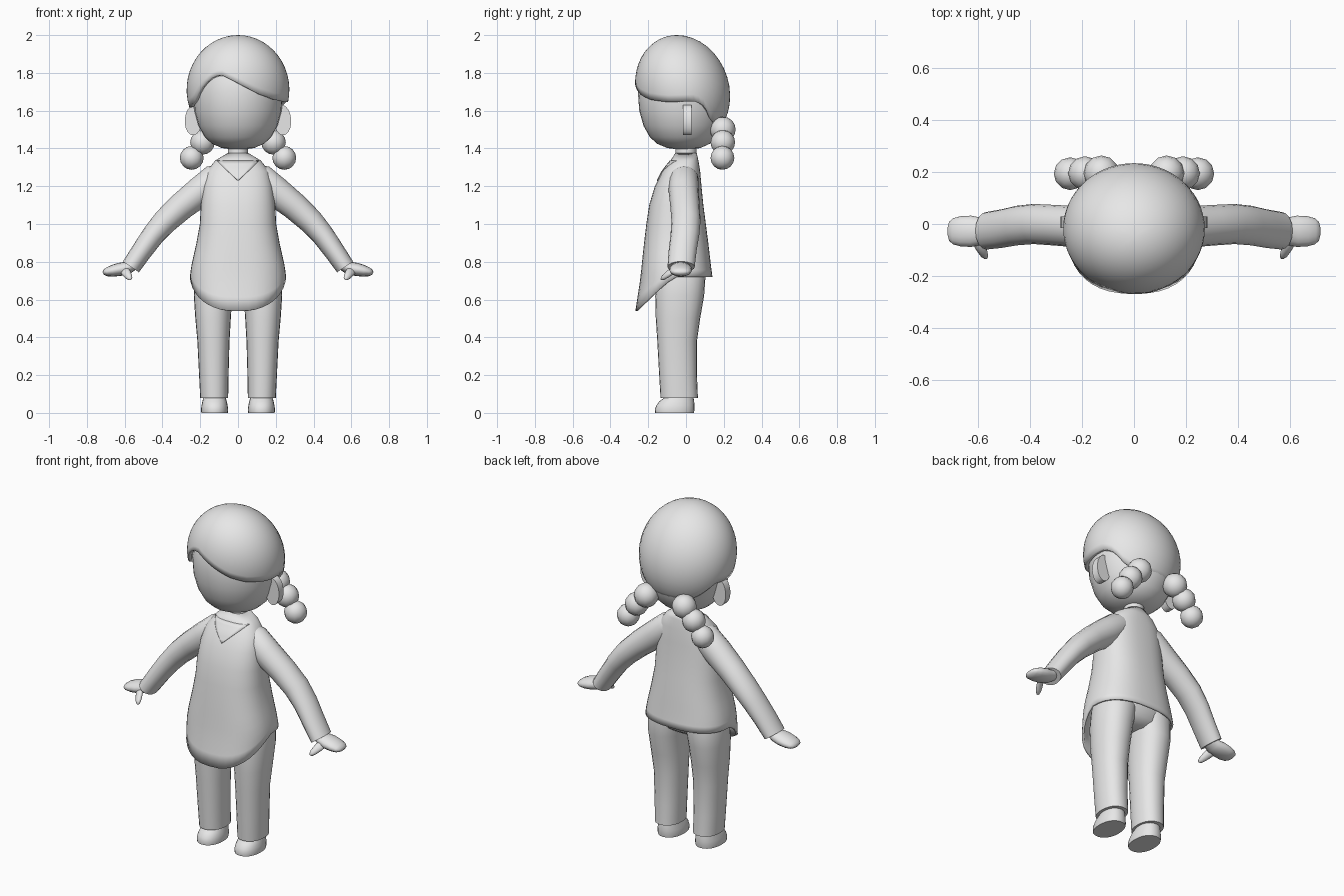
import bpy, bmesh, math
from mathutils import Vector

if "Cube" in bpy.data.objects:
    bpy.data.objects.remove(bpy.data.objects["Cube"])

clay = bpy.data.materials.new("light_grey")
clay.diffuse_color = (0.8, 0.8, 0.8, 1)
clay.use_nodes = True
clay.node_tree.nodes["Principled BSDF"].inputs["Base Color"].default_value = clay.diffuse_color


def finish(name, bm, mirror=False, thick=0.0, angle=40):
    """Turn a bmesh into a smooth-shaded object with optional modifiers."""
    bmesh.ops.remove_doubles(bm, verts=bm.verts, dist=1e-5)
    bmesh.ops.recalc_face_normals(bm, faces=bm.faces)
    me = bpy.data.meshes.new(name)
    bm.to_mesh(me)
    bm.free()
    me.materials.append(clay)
    ob = bpy.data.objects.new(name, me)
    bpy.context.collection.objects.link(ob)
    bpy.ops.object.select_all(action='DESELECT')
    ob.select_set(True)
    bpy.context.view_layer.objects.active = ob
    bpy.ops.object.shade_smooth_by_angle(angle=math.radians(angle))
    if thick:
        s = ob.modifiers.new("thickness", 'SOLIDIFY')
        s.thickness, s.offset = thick, -1
    if mirror:
        m = ob.modifiers.new("mirror", 'MIRROR')
        m.use_axis[0] = True
    return ob


def skin(rings, caps=True):
    """Bridge closed rings of points; optionally cap both ends."""
    bm = bmesh.new()
    vs = [[bm.verts.new(p) for p in r] for r in rings]
    n = len(vs[0])
    for a, b in zip(vs, vs[1:]):
        for i in range(n):
            j = (i + 1) % n
            bm.faces.new((a[i], a[j], b[j], b[i]))
    if caps:
        bm.faces.new(vs[0])
        bm.faces.new(vs[-1])
    return bm


def ellipse(c, u, v, n=24, p=2.0):
    """Ring around c with half axes u and v; p above 2 makes it squarer."""
    pts = []
    for i in range(n):
        a = 2 * math.pi * i / n
        s, k = math.sin(a), math.cos(a)
        pts.append(Vector(c) + Vector(u) * math.copysign(abs(s) ** (2 / p), s)
                   + Vector(v) * math.copysign(abs(k) ** (2 / p), k))
    return pts


def loft(name, rows, n=24, p=2.0, **kw):
    """Stack of level rings: (z, centre x, x radius, front y, back y)."""
    rings = [ellipse((cx, (f + b) / 2, z), (rx, 0, 0), (0, (f - b) / 2, 0), n, p)
             for z, cx, rx, f, b in rows]
    return finish(name, skin(rings), **kw)


def tube(name, rows, n=16, **kw):
    """Tube along a path: (x, y, z, radius in the bend plane, radius in y)."""
    pts = [Vector(r[:3]) for r in rows]
    rings = []
    for i, r in enumerate(rows):
        t = pts[min(i + 1, len(pts) - 1)] - pts[max(i - 1, 0)]
        side = Vector((-t.z, 0, t.x)).normalized()
        rings.append(ellipse(pts[i], side * r[3], (0, r[4], 0), n))
    return finish(name, skin(rings), **kw)


def lerp_table(t, table):
    """Linear interpolation in rows sorted by their first value."""
    t = min(max(t, table[0][0]), table[-1][0])
    for a, b in zip(table, table[1:]):
        if t <= b[0]:
            k = (t - a[0]) / (b[0] - a[0])
            return [x + (y - x) * k for x, y in zip(a[1:], b[1:])]


# Head
loft("head", [(z, 0, r, -r * 1.02 - 0.012, r * 0.95 - 0.005) for z, r in
              [(1.395, .03), (1.402, .085), (1.425, .138), (1.46, .176),
               (1.52, .209), (1.6, .231), (1.7, .238), (1.8, .22),
               (1.88, .17), (1.94, .08)]], n=32)

# Hair cap: dome cut by a hairline that depends on the direction
hairline = [(-180, 1.51), (-150, 1.51), (-130, 1.55), (-110, 1.62), (-80, 1.615),
            (-60, 1.645), (-42, 1.74), (-30, 1.782), (-20, 1.79), (-8, 1.765),
            (10, 1.72), (25, 1.685), (45, 1.658), (70, 1.645), (105, 1.65),
            (118, 1.62), (130, 1.55), (150, 1.51), (180, 1.51)]
N, M = 56, 14
dome = []
for j in range(M + 1):
    ring = []
    for i in range(N):
        deg = -180 + 360 * i / N
        a = math.radians(deg)
        phi = math.acos((lerp_table(deg, hairline)[0] - 1.71) / 0.29) * j / M
        z = 0.29 * math.cos(phi)
        ring.append((0.272 * math.sin(phi) * math.sin(a),
                     -0.018 - 0.25 * math.sin(phi) * math.cos(a) - 0.1 * z, 1.71 + z))
    dome.append(ring)
finish("hair_cap", skin(dome, caps=False), thick=0.022, angle=50)

# Ears: thin upright discs
finish("ear", skin([ellipse((.235, y, 1.55), (.046, 0, .008), (-.008, 0, .08), 20)
                    for y in (-.016, .028)]), mirror=True)

# Pigtails: three beads on each side
for k, (x, y, z, r) in enumerate([(.125, .195, 1.5, .068), (.188, .195, 1.432, .065),
                                  (.245, .193, 1.35, .063)]):
    bm = bmesh.new()
    bmesh.ops.create_uvsphere(bm, u_segments=12, v_segments=8, radius=r)
    bmesh.ops.translate(bm, verts=bm.verts, vec=(x, y, z))
    finish("pigtail_bead_%d" % (k + 1), bm, mirror=True, angle=60)

# Neck
loft("neck", [(1.3, 0, .06, -.06, .06), (1.37, 0, .054, -.055, .055),
              (1.45, 0, .054, -.055, .055)])

# Shirt: (z, x radius, front y, back y), with a hem that dips at the front
shirt = [(.54, .245, -.268, .14), (.72, .255, -.24, .14), (.78, .247, -.235, .132),
         (.9, .22, -.222, .118), (1.0, .202, -.21, .105), (1.1, .197, -.195, .092),
         (1.2, .185, -.165, .082), (1.28, .165, -.125, .075), (1.335, .122, -.082, .066),
         (1.375, .056, -.057, .057)]
P, S = 2.5, 40


def shirt_point(a, z):
    rx, f, b = lerp_table(z, shirt)
    s, k = math.sin(a), math.cos(a)
    return (rx * math.copysign(abs(s) ** (2 / P), s),
            (f + b) / 2 + (f - b) / 2 * math.copysign(abs(k) ** (2 / P), k), z)


angles = [2 * math.pi * i / S for i in range(S)]
rings = [[shirt_point(a, z) for a in angles]
         for z in (1.375, 1.335, 1.28, 1.2, 1.1, 1.0, .9)]
for j in range(1, 6):
    rings.append([shirt_point(a, .9 + (.72 - .18 * max(0, math.cos(a)) - .9) * j / 5)
                  for a in angles])
finish("shirt", skin(rings, caps=False), thick=0.012, angle=50)

# V-shaped collar plate lying on the chest
bm = bmesh.new()
rows = []
for j in range(7):
    z = 1.23 + 0.105 * j / 6
    rx, f, b = lerp_table(z, shirt)
    row = []
    for i in range(9):
        x = 0.112 * (j / 6) * (i / 4 - 1)
        y = (f + b) / 2 + (f - b) / 2 * (1 - (abs(x) / rx) ** P) ** (1 / P)
        row.append(bm.verts.new((x, y - 0.005, z)))
    rows.append(row)
for a, b in zip(rows, rows[1:]):
    for i in range(8):
        bm.faces.new((a[i], a[i + 1], b[i + 1], b[i]))
finish("collar", bm, thick=0.008)

# Sleeves, hands and thumbs
tube("sleeve", [(.07, -.01, 1.262, .06, .065), (.12, -.012, 1.238, .08, .078),
                (.2, -.012, 1.172, .08, .08), (.3, -.005, 1.093, .073, .078),
                (.385, 0, 1.015, .067, .077), (.45, -.006, .94, .06, .076),
                (.51, -.018, .856, .055, .074), (.567, -.026, .773, .051, .072),
                (.563, -.026, .779, .04, .06)][:8], mirror=True)
tube("hand", [(.54, -.026, .795, .03, .045), (.585, -.028, .768, .034, .052),
              (.625, -.028, .76, .035, .06), (.665, -.028, .752, .031, .058),
              (.695, -.028, .746, .023, .05), (.71, -.028, .744, .014, .036),
              (.716, -.028, .743, .004, .012)], mirror=True, angle=60)
tube("thumb", [(.61, -.05, .765, .024, .024), (.592, -.085, .742, .024, .022),
               (.578, -.11, .722, .019, .02), (.57, -.123, .709, .012, .012),
               (.567, -.127, .704, .003, .004)], n=12, mirror=True, angle=60)

# Trousers: hips and two legs
loft("hips", [(.65, 0, .09, -.09, .04), (.68, 0, .16, -.14, .085),
              (.74, 0, .215, -.15, .1), (.9, 0, .19, -.14, .085)], p=2.3, angle=60)
loft("trouser_leg", [(.08, .126, .074, -.135, .063), (.2, .128, .078, -.142, .058),
                     (.38, .13, .085, -.152, .058), (.5, .132, .094, -.16, .075),
                     (.62, .132, .102, -.163, .096), (.72, .122, .11, -.155, .103),
                     (.8, .11, .1, -.14, .09)], p=2.2, mirror=True)

# Shoes
loft("shoe", [(0, .124, .07, -.163, .042), (.018, .124, .072, -.165, .045),
              (.04, .124, .069, -.157, .045), (.062, .124, .064, -.14, .043),
              (.08, .124, .059, -.115, .04), (.1, .124, .056, -.1, .038)],
     p=2.2, mirror=True)
